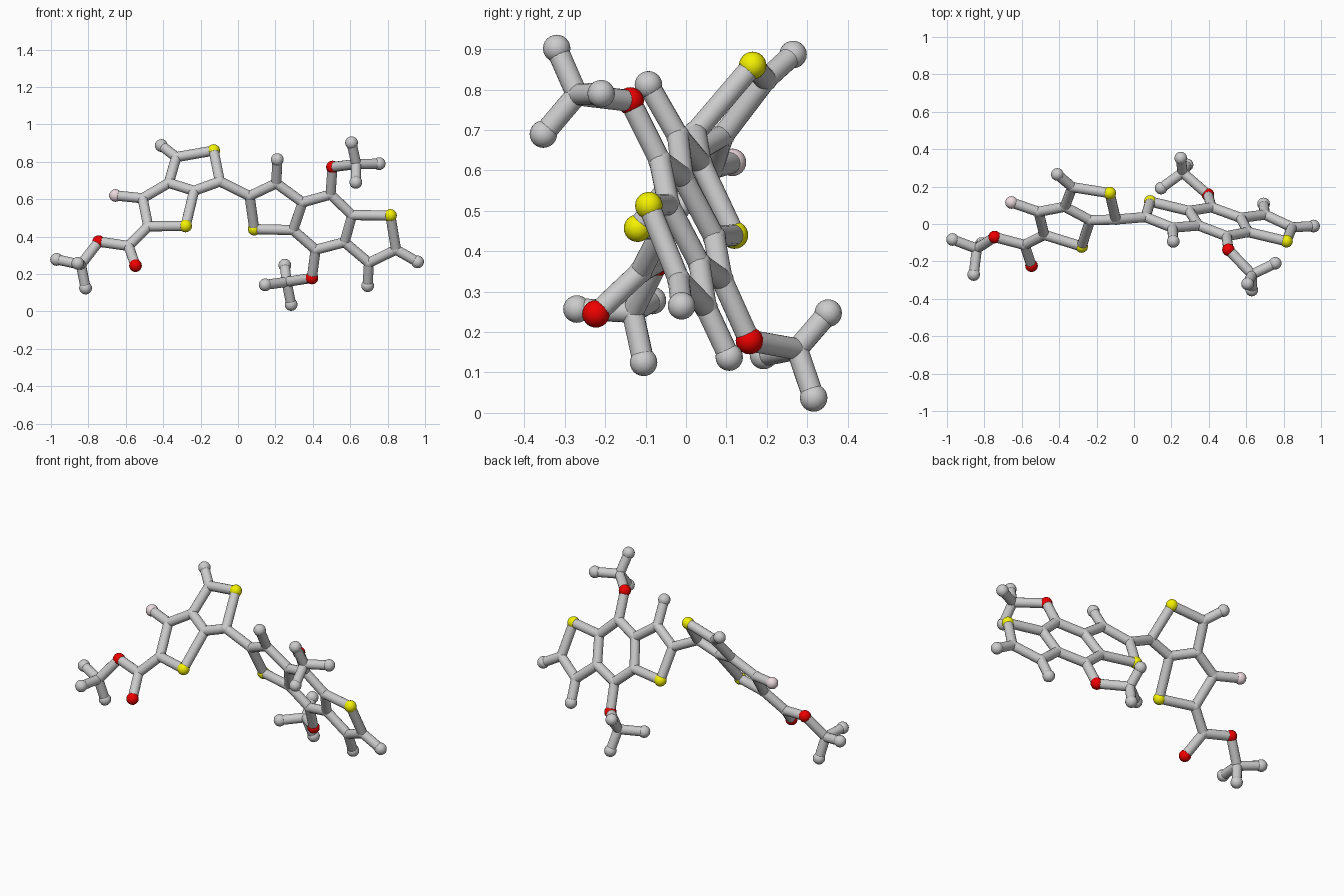
import bpy
from mathutils import Vector

if "Cube" in bpy.data.objects:
    bpy.data.objects.remove(bpy.data.objects["Cube"])

BALL, JOINT, STICK = 0.034, 0.029, 0.027


def material(name, rgb):
    m = bpy.data.materials.new(name)
    m.diffuse_color = (*rgb, 1)
    m.use_nodes = True
    m.node_tree.nodes["Principled BSDF"].inputs["Base Color"].default_value = m.diffuse_color
    return m


COLOURS = {
    "S": ("yellow_ball", material("yellow", (0.9, 0.88, 0.0))),
    "O": ("red_ball", material("red", (0.85, 0.0, 0.0))),
    "F": ("pink_ball", material("pale_pink", (0.85, 0.7, 0.73))),
    "E": ("end_ball", None),
    "C": ("joint_ball", None),
}

# key: first letter picks the kind of ball, value is its centre
ATOMS = {
    # left double ring
    "S1": (-.13, .165, .86), "C1": (-.33, .197, .825), "E1": (-.41, .265, .887),
    "C2": (-.37, .092, .687), "C3": (-.235, .02, .645), "C4": (-.097, .024, .695),
    "C5": (-.51, .065, .605), "F1": (-.655, .115, .62), "C6": (-.48, -.058, .455),
    "S2": (-.28, -.12, .457),
    # left tail
    "C7": (-.585, -.112, .35), "O1": (-.548, -.223, .245), "O2": (-.745, -.07, .373),
    "C8": (-.84, -.132, .25), "E2": (-.97, -.083, .278), "E3": (-.815, -.105, .125),
    "E4": (-.857, -.27, .257),
    # right triple ring
    "C10": (.062, .037, .617), "S3": (.087, .12, .44), "C11": (.205, -.02, .685),
    "E5": (.21, -.093, .812), "C12": (.345, -.008, .583), "C13": (.295, .07, .435),
    "C14": (.495, -.065, .625), "C15": (.61, -.043, .515), "C16": (.57, .033, .37),
    "C17": (.415, .089, .33), "C18": (.70, .05, .26), "C19": (.845, -.018, .33),
    "S4": (.815, -.092, .513), "E6": (.96, -.011, .265), "E7": (.693, .107, .138),
    # upper side branch
    "O3": (.505, -.138, .772), "C20": (.632, -.27, .788), "E8": (.607, -.32, .902),
    "E9": (.755, -.21, .79), "E10": (.63, -.353, .69),
    # lower side branch
    "O4": (.395, .157, .179), "C21": (.26, .275, .158), "E11": (.25, .352, .247),
    "E12": (.145, .192, .142), "E13": (.284, .316, .037),
}

# each chain is a run of linked balls
CHAINS = [
    "S1 C1 C2 C3 C4 S1", "C1 E1", "C2 C5 C6 S2 C3", "C5 F1",
    "C6 C7 O1", "C7 O2 C8 E2", "C8 E3", "C8 E4",
    "C4 C10 C11 C12 C13 S3 C10", "C11 E5",
    "C12 C14 C15 C16 C17 C13", "C16 C18 C19 S4 C15", "C19 E6", "C18 E7",
    "C14 O3 C20 E8", "C20 E9", "C20 E10",
    "C17 O4 C21 E11", "C21 E12", "C21 E13",
]

# balls
for key, pos in ATOMS.items():
    name, mat = COLOURS[key[0]]
    radius = JOINT if key[0] == "C" else BALL
    bpy.ops.mesh.primitive_uv_sphere_add(segments=16, ring_count=12, radius=radius, location=pos)
    ball = bpy.context.object
    ball.name = name
    if mat:
        ball.data.materials.append(mat)
    bpy.ops.object.shade_smooth_by_angle()

# sticks
for chain in CHAINS:
    keys = chain.split()
    for a, b in zip(keys, keys[1:]):
        p, q = Vector(ATOMS[a]), Vector(ATOMS[b])
        d = q - p
        bpy.ops.mesh.primitive_cylinder_add(vertices=16, radius=STICK, depth=d.length,
                                            location=(p + q) / 2)
        stick = bpy.context.object
        stick.name = "stick"
        stick.rotation_euler = d.to_track_quat('Z', 'Y').to_euler()
        bpy.ops.object.shade_smooth_by_angle()
